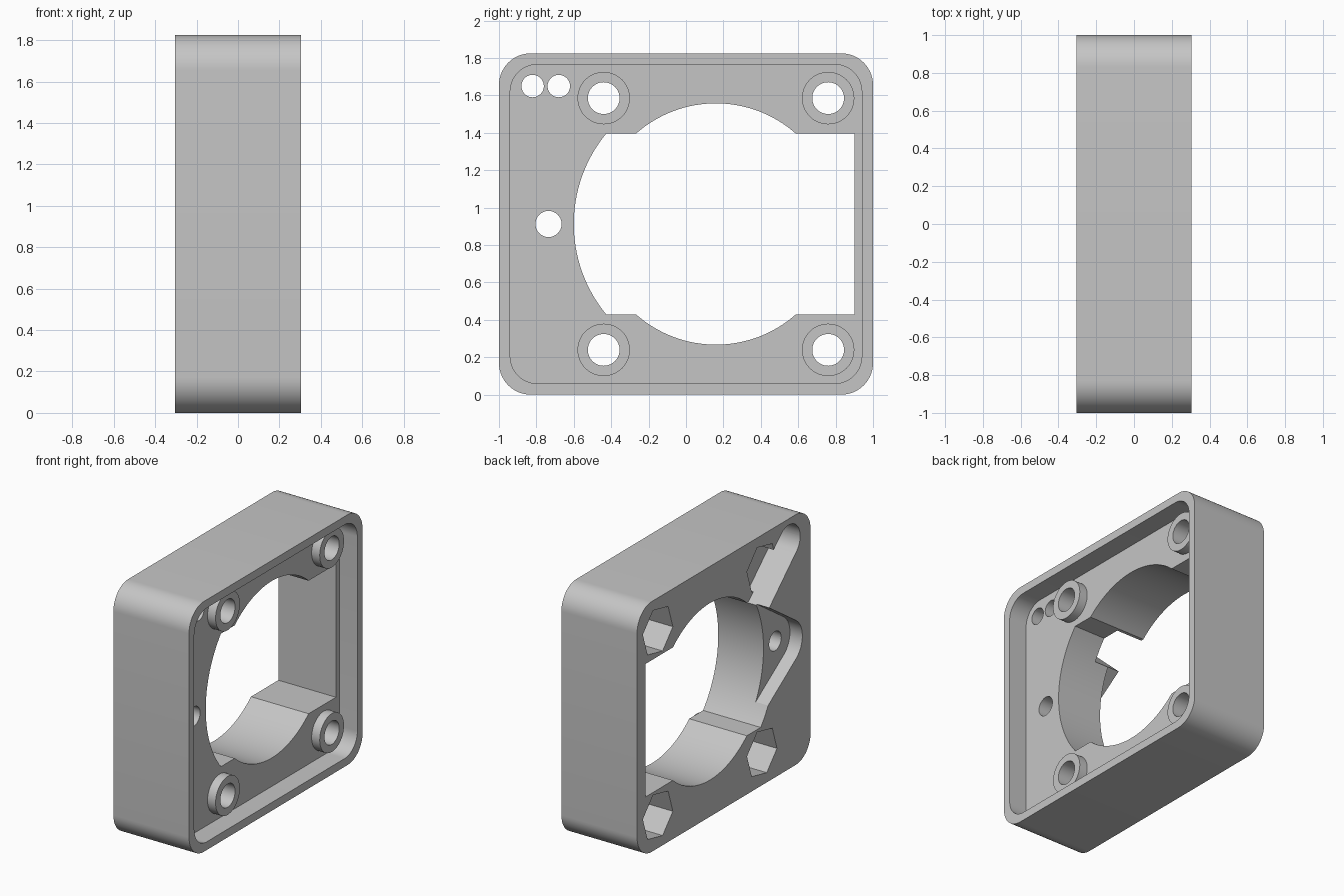
import bpy, bmesh
from math import radians, sin, cos, asin, pi

cube = bpy.data.objects.get("Cube")
if cube:
    bpy.data.objects.remove(cube, do_unlink=True)

HALF_X, HEIGHT = 0.305, 1.825
MID_Z = HEIGHT / 2
FLOOR_X, BOSS_X = 0.16, 0.225          # recess floor and boss tops
BACK, OUT = -HALF_X, 0.5               # rear face, cutter overshoot
BOLTS = [(y, MID_Z + s * 0.673) for y in (-0.44, 0.76) for s in (-1, 1)]

grey = bpy.data.materials.new("grey_plastic")
grey.use_nodes = True
colour = (0.56, 0.56, 0.56, 1)
grey.diffuse_color = colour
grey.node_tree.nodes["Principled BSDF"].inputs["Base Color"].default_value = colour


def arc(cy, cz, r, a0, a1, n):
    """Points on an arc in the YZ plane, both ends included."""
    return [(cy + r * cos(a0 + (a1 - a0) * i / n),
             cz + r * sin(a0 + (a1 - a0) * i / n)) for i in range(n + 1)]


def circle(cy, cz, r, n=48, turn=0.0):
    return arc(cy, cz, r, turn, turn + 2 * pi, n)[:-1]


def rounded_rect(y, z0, z1, r):
    pts = []
    corners = [(y - r, z1 - r), (r - y, z1 - r), (r - y, z0 + r), (y - r, z0 + r)]
    for i, (cy, cz) in enumerate(corners):
        pts += arc(cy, cz, r, i * pi / 2, (i + 1) * pi / 2, 14)
    return pts


def prism(name, pts, x0, x1):
    """Extrude a YZ profile from x0 to x1."""
    bm = bmesh.new()
    face = bm.faces.new([bm.verts.new((x0, y, z)) for y, z in pts])
    ext = bmesh.ops.extrude_face_region(bm, geom=[face])["geom"]
    bmesh.ops.translate(bm, vec=(x1 - x0, 0, 0),
                        verts=[g for g in ext if isinstance(g, bmesh.types.BMVert)])
    bmesh.ops.recalc_face_normals(bm, faces=bm.faces)
    mesh = bpy.data.meshes.new(name)
    bm.to_mesh(mesh)
    bm.free()
    mesh.materials.append(grey)
    obj = bpy.data.objects.new(name, mesh)
    bpy.context.collection.objects.link(obj)
    return obj


def combine(target, tool, operation):
    """Apply a boolean and discard the tool."""
    tool.hide_render = True
    mod = target.modifiers.new(tool.name, 'BOOLEAN')
    mod.operation, mod.object, mod.solver = operation, tool, 'EXACT'
    bpy.context.view_layer.objects.active = target
    bpy.ops.object.modifier_apply(modifier=mod.name)
    bpy.data.objects.remove(tool, do_unlink=True)


def cut(name, pts, x0, x1):
    combine(housing, prism(name, pts, x0, x1), 'DIFFERENCE')


# Rounded block with a shallow tray on the +x side
housing = prism("fan_housing", rounded_rect(1, 0, HEIGHT, 0.17), -HALF_X, HALF_X)
cut("tray", rounded_rect(0.94, 0.06, HEIGHT - 0.06, 0.145), FLOOR_X, OUT)

# Raised bosses around the bolt holes
for y, z in BOLTS:
    combine(housing, prism("boss", circle(y, z, 0.14), FLOOR_X - 0.05, BOSS_X), 'UNION')

# Central opening: stepped arcs joined to a square-ended outlet
CY, R_SIDE, R_TOP, HALF_GAP = 0.16, 0.76, 0.645, 0.485
a, b = asin(HALF_GAP / R_SIDE), asin(HALF_GAP / R_TOP)
opening = arc(CY, MID_Z, R_SIDE, pi - a, pi + a, 32)
opening += arc(CY, MID_Z, R_TOP, pi + b, 2 * pi - b, 32)
opening += [(0.9, MID_Z - HALF_GAP), (0.9, MID_Z + HALF_GAP)]
opening += arc(CY, MID_Z, R_TOP, b, pi - b, 32)
cut("opening", opening, -OUT, OUT)

# Bolt holes with hexagonal nut pockets in the rear face
for y, z in BOLTS:
    cut("bolt_hole", circle(y, z, 0.085), -OUT, OUT)
    cut("nut_pocket", circle(y, z, 0.177, 6, radians(12)), -OUT, BACK + 0.25)

# Teardrop pocket around the side hole
pocket = arc(-0.735, MID_Z, 0.17, radians(124), radians(236), 24)
pocket += [(-0.36, MID_Z - 0.46), (-0.36, MID_Z + 0.46)]
cut("teardrop_pocket", pocket, -OUT, BACK + 0.1)
cut("side_hole", circle(-0.735, MID_Z, 0.07), -OUT, OUT)

# Diagonal wire channel from the corner into the opening
WY, WZ, WR, LENGTH, slope = -0.75, 1.65, 0.13, 0.6, radians(-43)
channel = arc(WY, WZ, WR, slope + pi / 2, slope + 3 * pi / 2, 28)
ey, ez = WY + LENGTH * cos(slope), WZ + LENGTH * sin(slope)
for side in (-1, 1):
    channel.append((ey - side * WR * sin(slope), ez + side * WR * cos(slope)))
cut("wire_channel", channel, -OUT, BACK + 0.21)
for y in (-0.82, -0.68):
    cut("wire_hole", circle(y, WZ, 0.06, 40), -OUT, OUT)

# Smooth curved walls, keep machined edges sharp
bpy.ops.object.select_all(action='DESELECT')
housing.select_set(True)
bpy.context.view_layer.objects.active = housing
bpy.ops.object.shade_smooth_by_angle(angle=radians(25))
